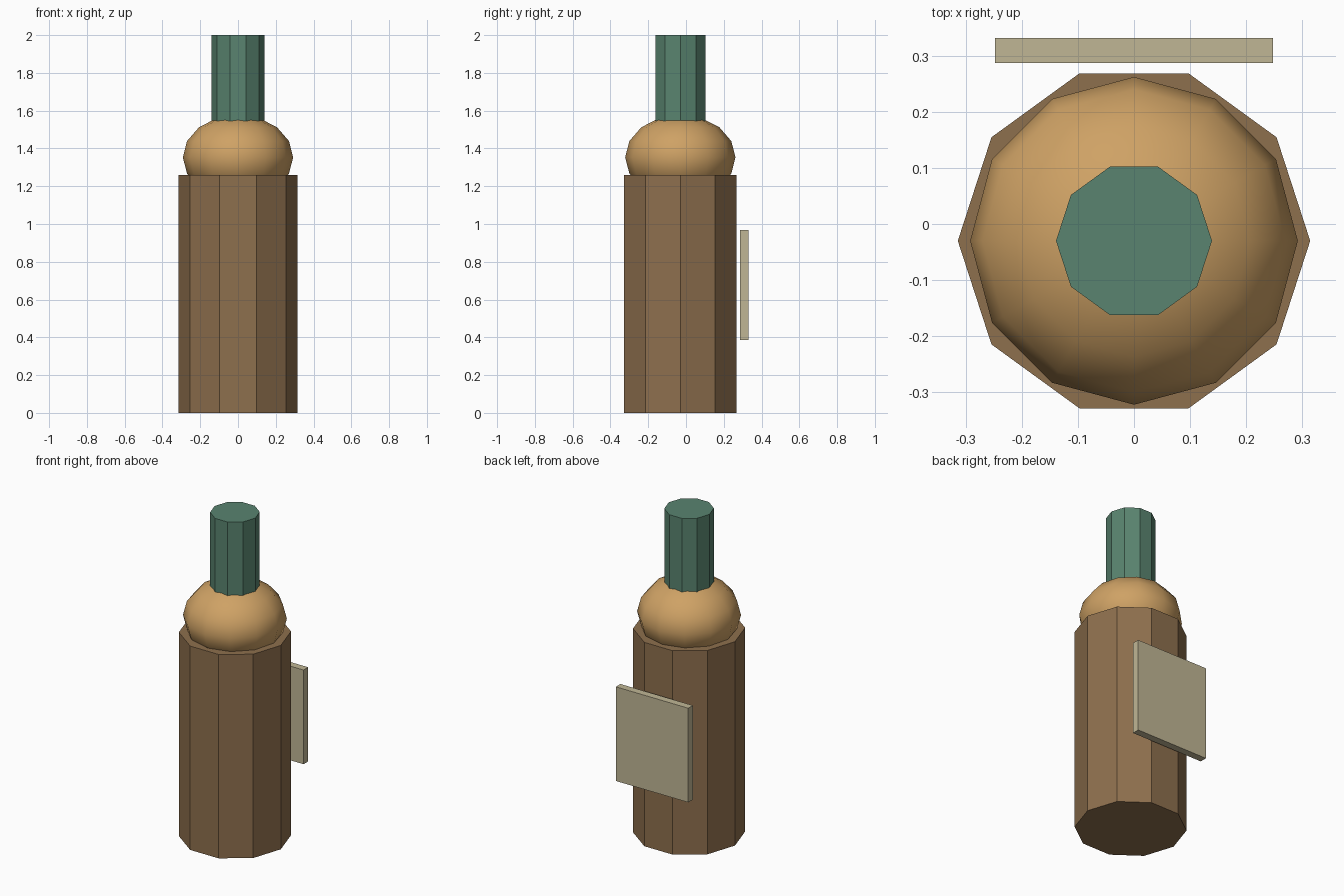
import bpy

if "Cube" in bpy.data.objects:
    bpy.data.objects.remove(bpy.data.objects["Cube"])

CY = -0.03  # bottle axis sits slightly forward of the label


def finish(name, color):
    obj = bpy.context.object
    obj.name = name
    mat = bpy.data.materials.new(name + "_paint")
    mat.diffuse_color = (*color, 1)
    mat.use_nodes = True
    mat.node_tree.nodes["Principled BSDF"].inputs["Base Color"].default_value = mat.diffuse_color
    obj.data.materials.append(mat)
    return obj


def prism(name, radius, z0, z1, color, sides=10):
    bpy.ops.mesh.primitive_cylinder_add(
        vertices=sides, radius=radius, depth=z1 - z0,
        location=(0, CY, (z0 + z1) / 2))
    obj = finish(name, color)
    # put a corner on the x axis
    obj.rotation_euler.z = 3.14159265 / 2
    return obj


# Ten-sided body and neck
prism("body", 0.314, 0, 1.26, (0.27, 0.16, 0.075))
prism("neck", 0.139, 1.46, 2.0, (0.10, 0.23, 0.16))

# Squashed, smooth shoulder
bpy.ops.mesh.primitive_uv_sphere_add(
    segments=12, ring_count=8, radius=1, location=(0, CY, 1.353))
shoulder = finish("shoulder", (0.62, 0.36, 0.13))
shoulder.scale = (0.292, 0.292, 0.225)
bpy.ops.object.shade_smooth()

# Flat label panel behind the body
bpy.ops.mesh.primitive_cube_add(size=1, location=(0, 0.309, 0.678))
label = finish("label", (0.53, 0.47, 0.30))
label.scale = (0.495, 0.045, 0.582)
